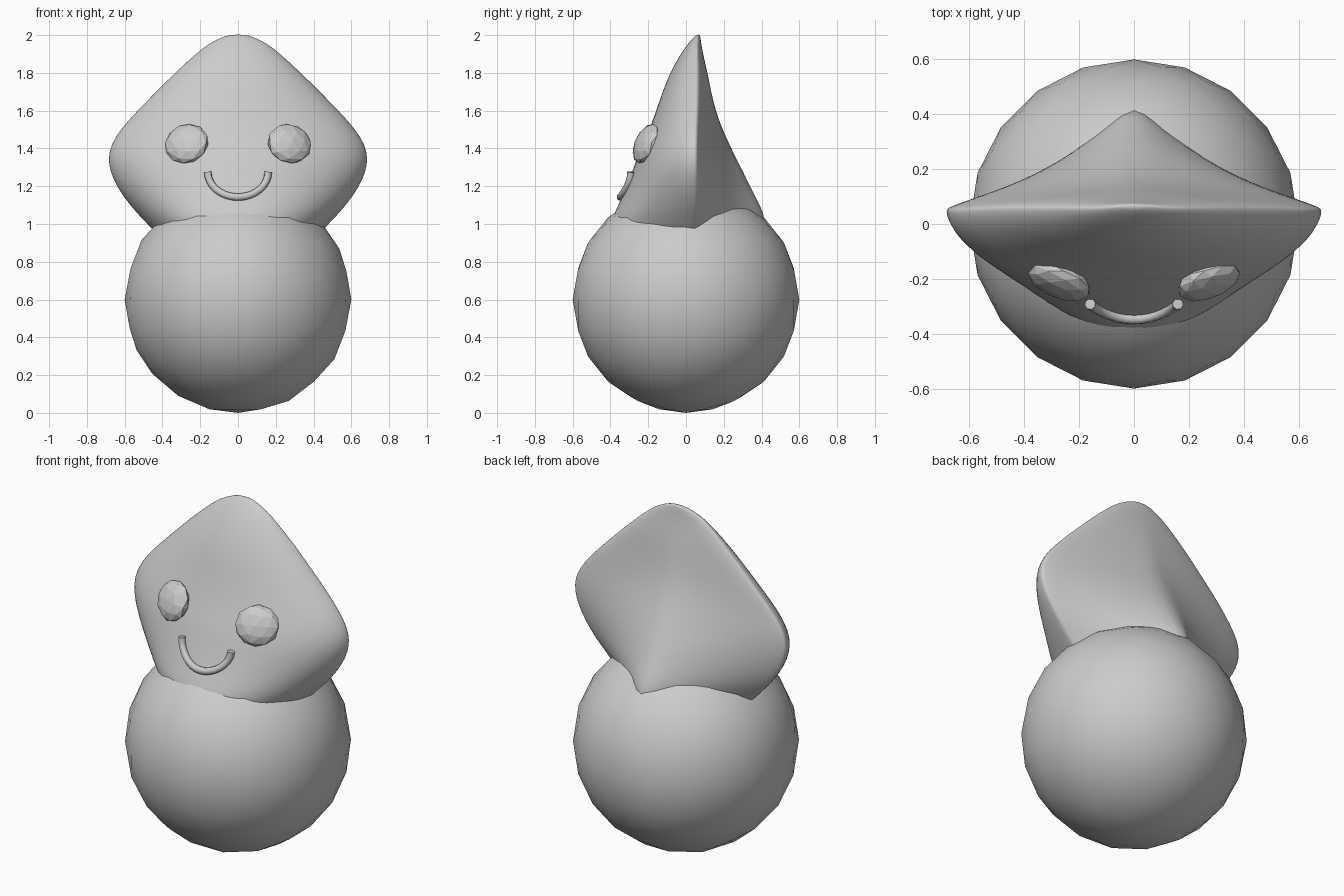
import bpy, bmesh
from math import sin, cos, pi, radians

if "Cube" in bpy.data.objects:
    bpy.data.objects.remove(bpy.data.objects["Cube"])

def smooth(obj):
    for p in obj.data.polygons:
        p.use_smooth = True

# round body
bpy.ops.mesh.primitive_ico_sphere_add(subdivisions=3, radius=0.6, location=(0, 0, 0.6))
body = bpy.context.object
body.name = "body"
smooth(body)

# head: lofted sections (z, half width, front y, side y, back y)
SECTIONS = [
    (0.90, 0.39, -0.42, 0.04, 0.43), (1.00, 0.48, -0.40, 0.04, 0.44),
    (1.05, 0.53, -0.385, 0.045, 0.435), (1.12, 0.59, -0.35, 0.05, 0.40),
    (1.20, 0.645, -0.315, 0.05, 0.355), (1.28, 0.68, -0.285, 0.05, 0.315),
    (1.35, 0.69, -0.26, 0.05, 0.275), (1.42, 0.675, -0.228, 0.05, 0.24),
    (1.50, 0.625, -0.195, 0.05, 0.20), (1.60, 0.535, -0.158, 0.055, 0.16),
    (1.70, 0.435, -0.125, 0.055, 0.135), (1.80, 0.335, -0.085, 0.055, 0.115),
    (1.90, 0.225, -0.03, 0.055, 0.09), (1.96, 0.15, 0.015, 0.055, 0.08),
    (2.00, 0.06, 0.05, 0.062, 0.075),
]
N = 40

def section_point(k, w, yf, ys, yb):
    a = 2 * pi * k / N
    t, s = cos(a), sin(a)
    if s < 0:                                   # broad rounded front
        y = ys + (yf - ys) * abs(s) ** 1.15
    else:                                       # ridged back with hollow flanks
        m = min(0.05, yb - ys)
        y = ys + m * s + (yb - ys - m) * (1 - abs(t)) ** 1.25
    return w * t, y

bm = bmesh.new()
rings = []
for z, w, yf, ys, yb in SECTIONS:
    rings.append([bm.verts.new((*section_point(k, w, yf, ys, yb), z)) for k in range(N)])
for lo, hi in zip(rings, rings[1:]):
    for k in range(N):
        j = (k + 1) % N
        bm.faces.new((lo[k], lo[j], hi[j], hi[k]))
top = bm.verts.new((0, 0.065, 2.003))
for k in range(N):
    bm.faces.new((rings[-1][k], rings[-1][(k + 1) % N], top))
mesh = bpy.data.meshes.new("head")
bm.to_mesh(mesh)
bm.free()
head = bpy.data.objects.new("head", mesh)
bpy.context.collection.objects.link(head)
smooth(head)
head.modifiers.new("soften", 'SUBSURF').levels = 1
head.modifiers["soften"].render_levels = 1

# faceted eyes lying on the face
for side, name in ((-1, "eye_left"), (1, "eye_right")):
    bpy.ops.mesh.primitive_ico_sphere_add(
        subdivisions=2, radius=1, location=(side * 0.272, -0.21, 1.425),
        rotation=(radians(-22), 0, radians(side * 21)))
    eye = bpy.context.object
    eye.name = name
    eye.scale = (0.122, 0.05, 0.112)

# smiling mouth tube
curve = bpy.data.curves.new("mouth", 'CURVE')
curve.dimensions = '3D'
curve.bevel_depth = 0.02
curve.bevel_resolution = 2
curve.use_fill_caps = True
path = curve.splines.new('POLY')
STEPS = 16
path.points.add(STEPS)
for i, p in enumerate(path.points):
    u = -pi / 2 + pi * i / STEPS
    p.co = (0.16 * sin(u), -0.347 + 0.055 * sin(u) ** 2, 1.275 - 0.133 * cos(u), 1)
path.use_smooth = True
mouth = bpy.data.objects.new("mouth", curve)
bpy.context.collection.objects.link(mouth)
